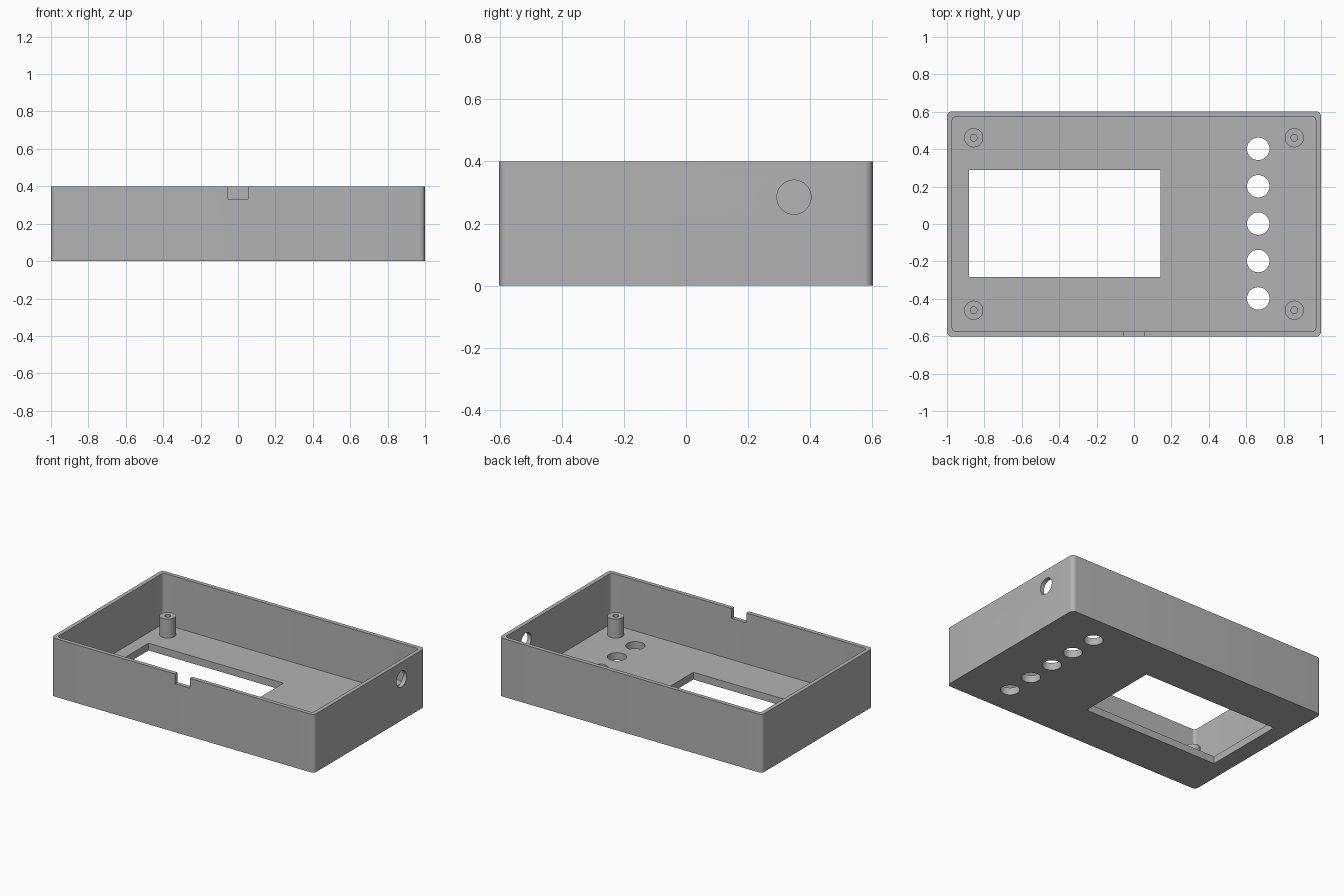
import bpy
import bmesh
from mathutils import Matrix, Vector

cube = bpy.data.objects.get("Cube")
if cube:
    bpy.data.objects.remove(cube, do_unlink=True)

LENGTH, DEPTH, HEIGHT = 2.0, 1.205, 0.4
WALL, FLOOR = 0.028, 0.05
POST_TOP = 0.18

grey = bpy.data.materials.new("Grey plastic")
grey.use_nodes = True
grey.diffuse_color = (0.45, 0.45, 0.45, 1)
grey.node_tree.nodes["Principled BSDF"].inputs["Base Color"].default_value = grey.diffuse_color


def finish(name, bm):
    mesh = bpy.data.meshes.new(name)
    bm.to_mesh(mesh)
    bm.free()
    mesh.materials.append(grey)
    obj = bpy.data.objects.new(name, mesh)
    bpy.context.collection.objects.link(obj)
    return obj


def box(name, low, high, radius=0):
    """Box between two corners, with optional rounded upright edges."""
    low, high = Vector(low), Vector(high)
    bm = bmesh.new()
    bmesh.ops.create_cube(bm, size=1, matrix=Matrix.Translation((low + high) / 2)
                          @ Matrix.Diagonal((*(high - low), 1)))
    if radius:
        upright = [e for e in bm.edges
                   if abs(e.verts[0].co.z - e.verts[1].co.z) > 0.01]
        bmesh.ops.bevel(bm, geom=upright, offset=radius, segments=8,
                        profile=0.5, affect='EDGES')
    return finish(name, bm)


def cylinder(name, centre, radius, length, axis='Z'):
    turn = Matrix.Rotation(1.5707963, 4, 'Y') if axis == 'X' else Matrix()
    bm = bmesh.new()
    bmesh.ops.create_cone(bm, cap_ends=True, segments=48, radius1=radius,
                          radius2=radius, depth=length,
                          matrix=Matrix.Translation(centre) @ turn)
    return finish(name, bm)


def cut(target, cutters):
    """Subtract the cutters, keep the result and remove the helpers."""
    for cutter in cutters:
        cutter.hide_render = True
        mod = target.modifiers.new("Cut", 'BOOLEAN')
        mod.operation = 'DIFFERENCE'
        mod.solver = 'EXACT'
        mod.object = cutter
    graph = bpy.context.evaluated_depsgraph_get()
    mesh = bpy.data.meshes.new_from_object(target.evaluated_get(graph))
    target.modifiers.clear()
    target.data = mesh
    for cutter in cutters:
        bpy.data.objects.remove(cutter, do_unlink=True)


def smooth(obj):
    bpy.ops.object.select_all(action='DESELECT')
    obj.select_set(True)
    bpy.context.view_layer.objects.active = obj
    bpy.ops.object.shade_smooth_by_angle(angle=0.6)


# Open tray with rounded corners
X, Y = LENGTH / 2, DEPTH / 2
tray = box("enclosure_tray", (-X, -Y, 0), (X, Y, HEIGHT), 0.028)
openings = [
    box("cavity", (WALL - X, WALL - Y, FLOOR), (X - WALL, Y - WALL, HEIGHT + 0.1), 0.02),
    box("screen_window", (-0.883, -0.284, -0.1), (0.143, 0.289, 0.15)),
    box("cable_notch", (-0.057, -Y - 0.1, 0.333), (0.055, 0.1 - Y, HEIGHT + 0.1)),
    cylinder("side_hole", (X, 0.348, 0.285), 0.055, 0.2, 'X'),
]
# Row of button holes
openings += [cylinder("button_hole", (0.664, 0.2 * i + 0.002, 0), 0.06, 0.3)
             for i in range(-2, 3)]
cut(tray, openings)
smooth(tray)

# Screw posts with blind bores
for side, sx in (("right", -1), ("left", 1)):
    for end, sy in (("front", -1), ("back", 1)):
        x, y = 0.857 * sx, 0.461 * sy
        base = FLOOR - 0.01
        post = cylinder(f"screw_post_{end}_{side}", (x, y, (base + POST_TOP) / 2),
                        0.051, POST_TOP - base)
        cut(post, [cylinder("bore", (x, y, FLOOR + 0.005 + 0.1), 0.018, 0.2)])
        smooth(post)
